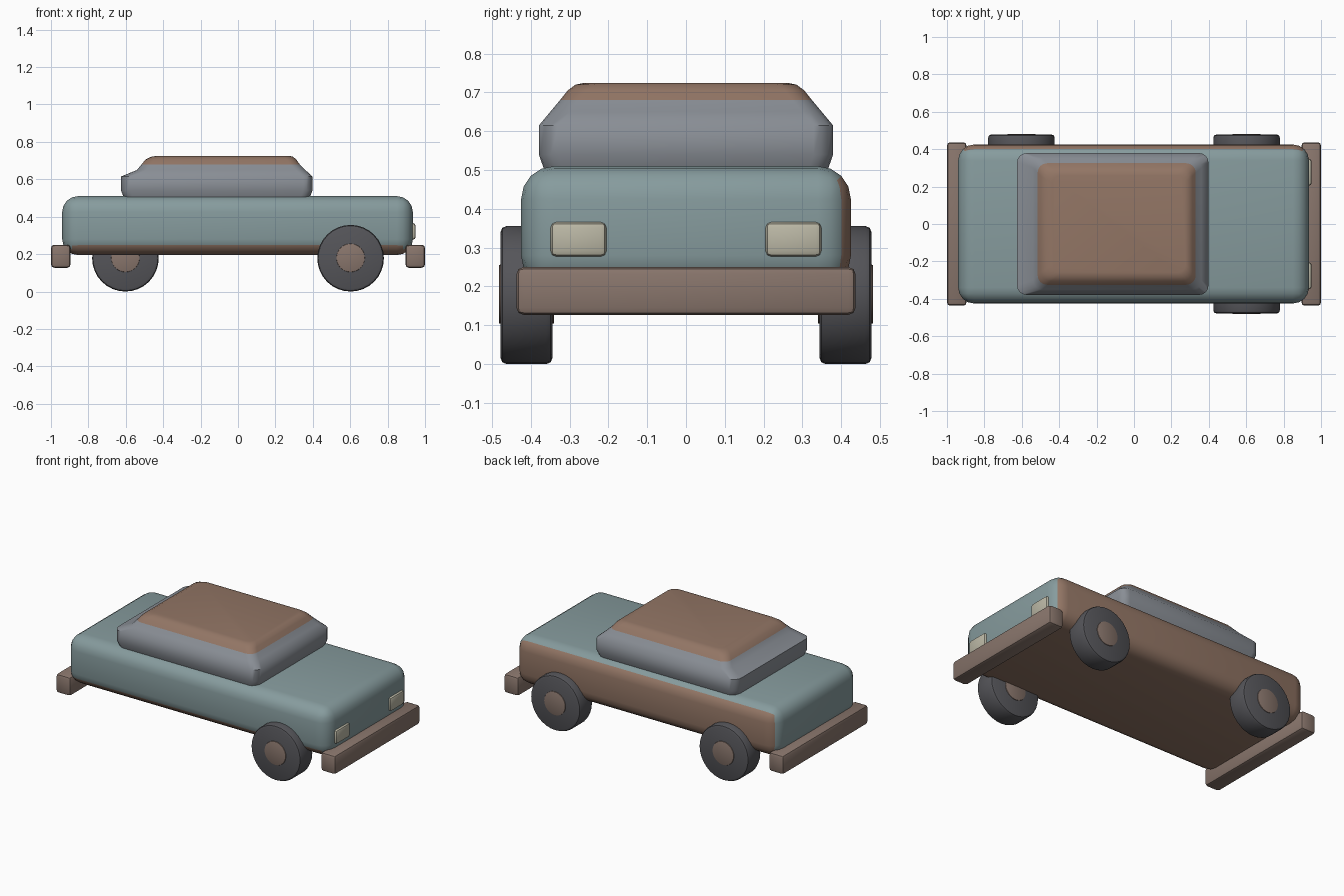
import bpy, bmesh, math

if "Cube" in bpy.data.objects:
    bpy.data.objects.remove(bpy.data.objects["Cube"])


def material(name, color):
    m = bpy.data.materials.new(name)
    m.diffuse_color = (*color, 1)
    m.use_nodes = True
    m.node_tree.nodes["Principled BSDF"].inputs["Base Color"].default_value = m.diffuse_color
    return m


TEAL = material("faded_teal", (0.24, 0.33, 0.34))
RUST = material("rust", (0.29, 0.18, 0.13))
GLASS = material("grey_glass", (0.25, 0.27, 0.30))
RUBBER = material("rubber", (0.09, 0.09, 0.10))
LAMP = material("lamp", (0.50, 0.48, 0.38))
TRIM = material("rusty_trim", (0.25, 0.18, 0.15))


def finish(name, bm, *mats, angle=40):
    bmesh.ops.recalc_face_normals(bm, faces=bm.faces)
    me = bpy.data.meshes.new(name)
    bm.to_mesh(me)
    bm.free()
    ob = bpy.data.objects.new(name, me)
    bpy.context.collection.objects.link(ob)
    for m in mats:
        me.materials.append(m)
    bpy.ops.object.select_all(action='DESELECT')
    ob.select_set(True)
    bpy.context.view_layer.objects.active = ob
    bpy.ops.object.shade_smooth_by_angle(angle=math.radians(angle))
    return ob


def box(x0, x1, y0, y1, z0, z1, r, seg):
    bm = bmesh.new()
    bmesh.ops.create_cube(bm, size=1)
    for v in bm.verts:
        v.co = ((x0 + x1) / 2 + v.co.x * (x1 - x0),
                (y0 + y1) / 2 + v.co.y * (y1 - y0),
                (z0 + z1) / 2 + v.co.z * (z1 - z0))
    bmesh.ops.bevel(bm, geom=bm.edges[:], offset=r, segments=seg,
                    profile=0.5, affect='EDGES')
    return bm


def cylinder(name, x, y, z, radius, width, bevel, mat):
    bm = bmesh.new()
    bmesh.ops.create_cone(bm, cap_ends=True, segments=32, radius1=radius,
                          radius2=radius, depth=width)
    rims = [e for e in bm.edges if abs(e.verts[0].co.z - e.verts[1].co.z) < 1e-5]
    bmesh.ops.bevel(bm, geom=rims, offset=bevel, segments=2, profile=0.5,
                    affect='EDGES')
    for v in bm.verts:
        v.co = (x + v.co.x, y + v.co.z, z + v.co.y)
    return finish(name, bm, mat)


# Body: rounded slab, rusty underside and far side
bm = box(-0.94, 0.935, -0.425, 0.425, 0.195, 0.51, 0.085, 4)
bm.normal_update()
for f in bm.faces:
    if f.normal.z < -0.5 or f.normal.y > 0.7:
        f.material_index = 1
finish("body", bm, TEAL, RUST)

# Cabin: stacked rounded rectangles (z, x0, x1, half width, corner radius)
rings = [(0.48, -0.60, 0.375, 0.36, 0.05), (0.505, -0.612, 0.385, 0.367, 0.05),
         (0.54, -0.625, 0.398, 0.379, 0.05), (0.615, -0.625, 0.398, 0.379, 0.05),
         (0.65, -0.54, 0.36, 0.35, 0.05), (0.68, -0.515, 0.33, 0.325, 0.05),
         (0.705, -0.495, 0.312, 0.305, 0.05), (0.72, -0.465, 0.295, 0.285, 0.05),
         (0.725, -0.435, 0.275, 0.26, 0.04)]
bm = bmesh.new()
loops = []
for z, x0, x1, h, r in rings:
    corners = [(x1 - r, h - r), (x0 + r, h - r), (x0 + r, r - h), (x1 - r, r - h)]
    loop = []
    for i, (cx, cy) in enumerate(corners):
        for k in range(5):
            a = math.pi / 2 * (i + k / 4)
            loop.append(bm.verts.new((cx + r * math.cos(a), cy + r * math.sin(a), z)))
    loops.append(loop)
for j, (a, b) in enumerate(zip(loops, loops[1:])):
    for i in range(len(a)):
        n = (i + 1) % len(a)
        bm.faces.new((a[i], a[n], b[n], b[i])).material_index = int(j >= 5)
bm.faces.new(loops[0][::-1])
bm.faces.new(loops[-1]).material_index = 1
finish("cabin", bm, GLASS, RUST, angle=50)

# Bumpers at both ends
for name, x0, x1 in (("front_bumper", 0.895, 1.0), ("rear_bumper", -1.0, -0.895)):
    finish(name, box(x0, x1, -0.437, 0.437, 0.127, 0.25, 0.018, 2), TRIM)

# Headlights
for name, s in (("left_headlight", 1), ("right_headlight", -1)):
    finish(name, box(0.90, 0.95, s * 0.277 - 0.072, s * 0.277 + 0.072,
                     0.277, 0.366, 0.015, 2), LAMP)

# Three wheels with hubs; the rear right one is missing
for name, x, s in (("front_right", 0.602, -1), ("front_left", 0.602, 1),
                   ("rear_left", -0.602, 1)):
    cylinder(name + "_tyre", x, s * 0.411, 0.178, 0.178, 0.134, 0.016, RUBBER)
    cylinder(name + "_hub", x, s * 0.411, 0.18, 0.076, 0.142, 0.003, TRIM)
